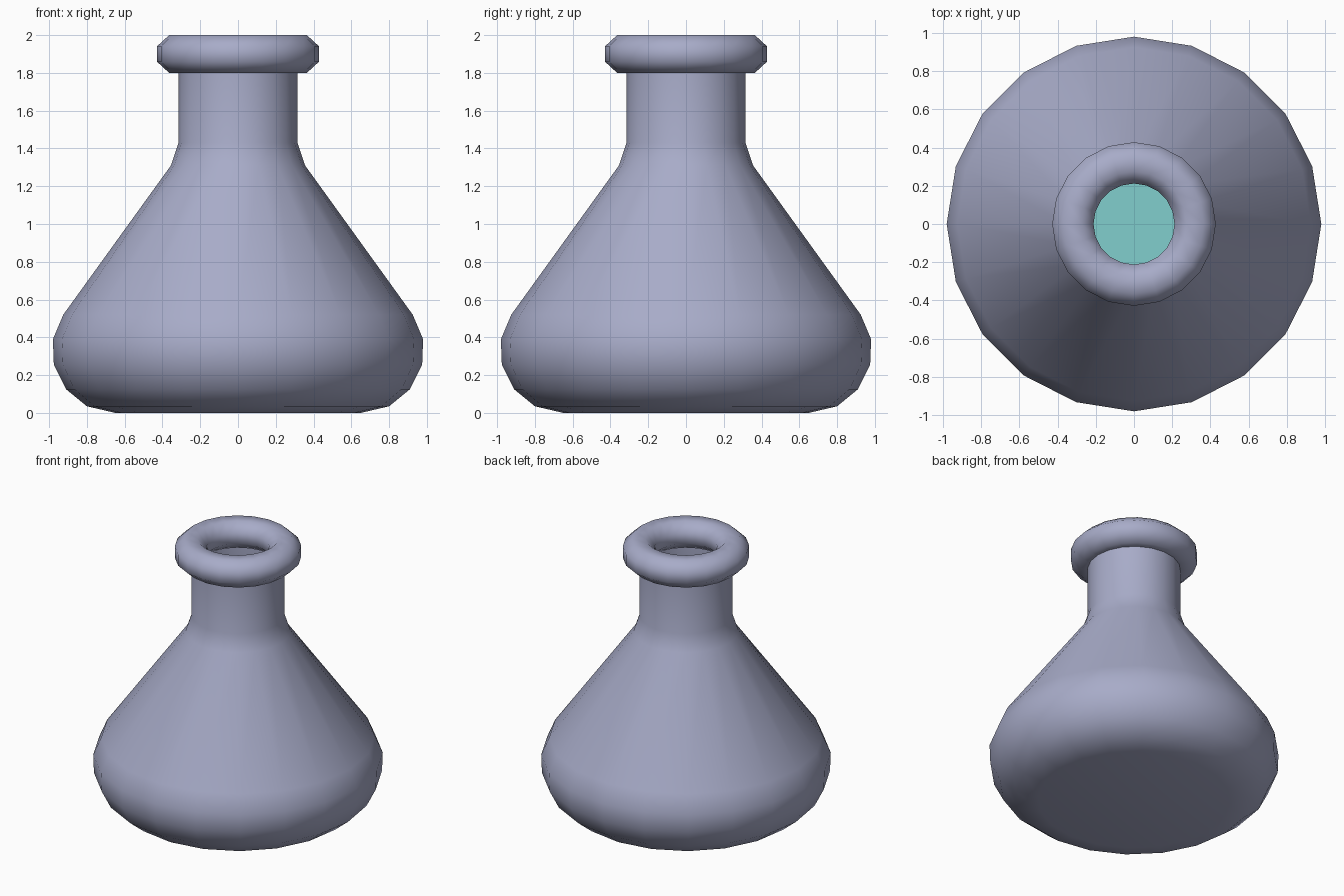
import bpy, bmesh, math

if "Cube" in bpy.data.objects:
    bpy.data.objects.remove(bpy.data.objects["Cube"])

SIDES = 20


def material(name, rgb):
    m = bpy.data.materials.new(name)
    m.diffuse_color = (*rgb, 1.0)
    m.use_nodes = True
    m.node_tree.nodes["Principled BSDF"].inputs["Base Color"].default_value = m.diffuse_color
    return m


glass = material("lavender_glass", (0.39, 0.41, 0.58))
teal = material("teal_liquid", (0.22, 0.62, 0.61))


def lathe(name, profile, mat, closed=False, cap_bottom=False, cap_top=False, smooth_angle=60):
    """Revolve (radius, height) points around z."""
    bm = bmesh.new()
    rings = []
    for r, z in profile:
        rings.append([bm.verts.new((r * math.cos(2 * math.pi * i / SIDES),
                                    r * math.sin(2 * math.pi * i / SIDES), z))
                      for i in range(SIDES)])
    pairs = list(zip(rings, rings[1:]))
    if closed:
        pairs.append((rings[-1], rings[0]))
    for low, high in pairs:
        for i in range(SIDES):
            j = (i + 1) % SIDES
            bm.faces.new((low[i], low[j], high[j], high[i]))
    if cap_bottom:
        bm.faces.new(rings[0][::-1])
    if cap_top:
        bm.faces.new(rings[-1])
    mesh = bpy.data.meshes.new(name)
    bm.to_mesh(mesh)
    bm.free()
    mesh.materials.append(mat)
    ob = bpy.data.objects.new(name, mesh)
    bpy.context.collection.objects.link(ob)
    bpy.ops.object.select_all(action='DESELECT')
    ob.select_set(True)
    bpy.context.view_layer.objects.active = ob
    bpy.ops.object.shade_smooth_by_angle(angle=math.radians(smooth_angle))
    return ob


# Flask body: rounded foot, cone and neck
body = [(0.65, 0.0), (0.80, 0.035), (0.91, 0.125), (0.975, 0.255), (0.98, 0.39),
        (0.925, 0.52), (0.355, 1.31), (0.315, 1.43), (0.315, 1.88)]
lathe("flask_body", body, glass, cap_bottom=True)

# Rolled lip: ring with an eight-sided section
lip = []
for k in range(8):
    a = math.radians(22.5 + 45 * k)
    lip.append((0.32 + 0.117 * math.cos(a), 1.9 + 0.108 * math.sin(a)))
lathe("flask_lip", lip, glass, closed=True)

# Liquid inside, just clear of the wall
liquid = [(0.63, 0.03), (0.78, 0.065), (0.88, 0.14), (0.945, 0.26), (0.95, 0.385),
          (0.89, 0.51), (0.68, 0.80)]
lathe("liquid", liquid, teal, cap_bottom=True, cap_top=True, smooth_angle=40)
